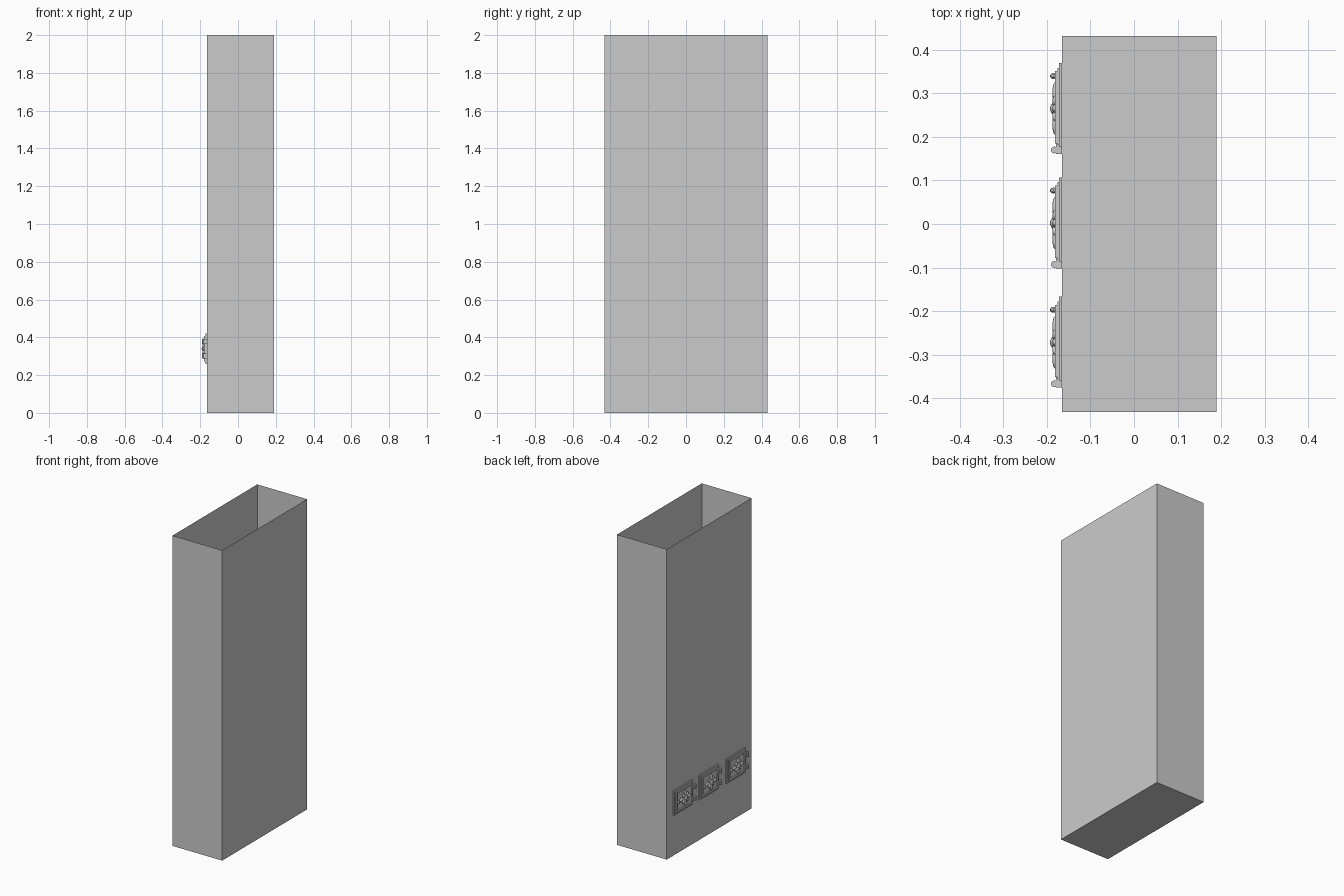
import bpy, bmesh, math
from mathutils import Matrix, Vector

cube = bpy.data.objects.get("Cube")
if cube:
    bpy.data.objects.remove(cube, do_unlink=True)

grey = bpy.data.materials.new("plain grey")
grey.use_nodes = True
colour = (0.6, 0.6, 0.6, 1)
grey.diffuse_color = colour
grey.node_tree.nodes["Principled BSDF"].inputs["Base Color"].default_value = colour

WALL = -0.165       # outer face that carries the plaques
MID_Z = 0.34        # plaque height


def finish(name, bm):
    bmesh.ops.recalc_face_normals(bm, faces=bm.faces)
    mesh = bpy.data.meshes.new(name)
    bm.to_mesh(mesh)
    bm.free()
    mesh.materials.append(grey)
    obj = bpy.data.objects.new(name, mesh)
    bpy.context.collection.objects.link(obj)
    return obj


def block(bm, lo, hi):
    lo, hi = Vector(lo), Vector(hi)
    mat = Matrix.Translation((lo + hi) / 2) @ Matrix.Diagonal((*(hi - lo), 1))
    return bmesh.ops.create_cube(bm, size=1, matrix=mat)["verts"]


def slab(bm, y, y0, y1, half_z, x0, x1):
    """Plate on the wall; x0 and x1 are heights above the wall."""
    block(bm, (WALL - x1, y + y0, MID_Z - half_z), (WALL - x0, y + y1, MID_Z + half_z))


def ball(bm, y, dy, dz, out, radii, turn=0):
    mat = (Matrix.Translation((WALL - out, y + dy, MID_Z + dz))
           @ Matrix.Rotation(turn, 4, 'X') @ Matrix.Diagonal((*radii, 1)))
    bmesh.ops.create_uvsphere(bm, u_segments=10, v_segments=6, radius=1, matrix=mat)


# Tall bin, thin sheet walls and an open top
bm = bmesh.new()
block(bm, (WALL, -0.432, 0), (0.19, 0.432, 2))
top = [f for f in bm.faces if f.normal.z > 0.5]
bmesh.ops.delete(bm, geom=top, context='FACES_ONLY')
finish("open_box", bm)

for side, y in (("rear", 0.265), ("middle", 0.002), ("front", -0.272)):
    # Stepped backing plate with a raised rim
    bm = bmesh.new()
    slab(bm, y, -0.088, 0.105, 0.08, 0, 0.007)
    slab(bm, y, -0.084, 0.094, 0.07, 0.007, 0.011)
    for s in (-1, 1):
        z = MID_Z + s * 0.062
        block(bm, (WALL - 0.016, y - 0.08, z - 0.006), (WALL - 0.011, y + 0.086, z + 0.006))
    for a, b in ((-0.08, -0.068), (0.074, 0.086)):
        slab(bm, y, a, b, 0.056, 0.011, 0.016)
    finish(side + "_plaque", bm)

    # Hinge leaves and knuckles on one edge, a small catch on the other
    bm = bmesh.new()
    for s in (-1, 1):
        z = MID_Z + s * 0.038
        block(bm, (WALL - 0.014, y - 0.104, z - 0.013), (WALL, y - 0.07, z + 0.013))
        bmesh.ops.create_cone(bm, cap_ends=True, segments=10, radius1=0.008, radius2=0.008,
                              depth=0.028, matrix=Matrix.Translation((WALL - 0.018, y - 0.095, z)))
    finish(side + "_hinges", bm)

    bm = bmesh.new()
    ball(bm, y, 0.075, 0, 0.02, (0.008, 0.007, 0.012))
    finish(side + "_catch", bm)

    # Leafy rosette: four long leaves, four short leaves and a centre boss
    bm = bmesh.new()
    for i in range(8):
        turn = i * math.pi / 4
        reach = (0.036, 0.03, 0.03, 0.03)[i % 4] if i % 2 == 0 else 0.022
        length = 0.025 if i % 2 == 0 else 0.017
        ball(bm, y, reach * math.cos(turn), reach * math.sin(turn), 0.016,
             (0.007, length, 0.010), turn)
    ball(bm, y, 0, 0, 0.018, (0.01, 0.014, 0.014))
    rosette = finish(side + "_rosette", bm)
    rosette.data.shade_smooth()
